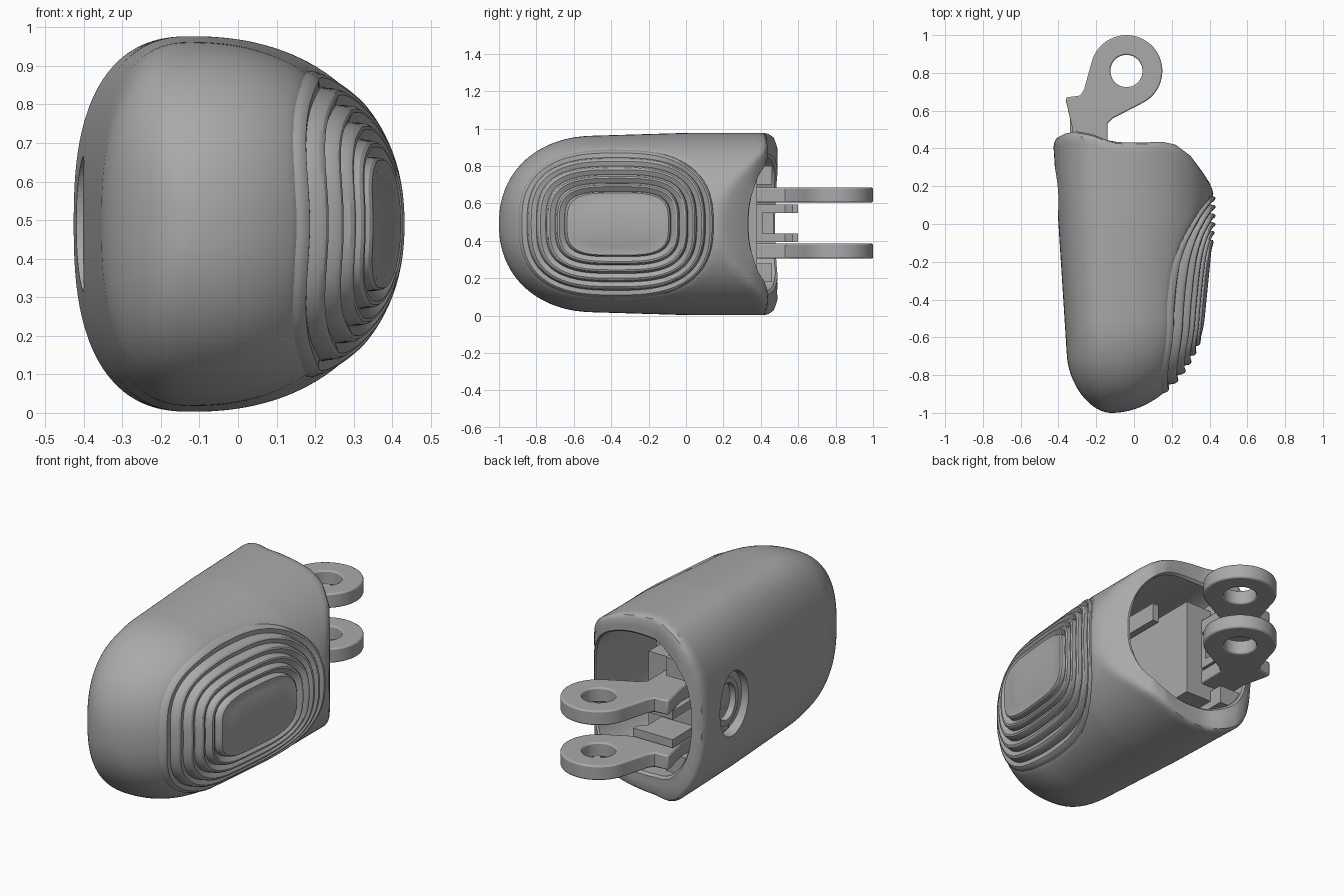
import bpy, bmesh
from math import sin, cos, pi, radians

cube = bpy.data.objects.get("Cube")
if cube:
    bpy.data.objects.remove(cube)

grey = bpy.data.materials.new("plain grey")
grey.use_nodes = True
grey.diffuse_color = (0.4, 0.4, 0.4, 1)
grey.node_tree.nodes["Principled BSDF"].inputs["Base Color"].default_value = (0.4, 0.4, 0.4, 1)

MID = 0.49          # height of the mirror plane
CX = -0.12          # x of the body's crest
N_LEFT, N_RIGHT = 2.5, 2.2
SEG = 128


def finish(name, bm, angle=35):
    bmesh.ops.recalc_face_normals(bm, faces=bm.faces)
    mesh = bpy.data.meshes.new(name)
    bm.to_mesh(mesh)
    bm.free()
    ob = bpy.data.objects.new(name, mesh)
    bpy.context.collection.objects.link(ob)
    mesh.materials.append(grey)
    bpy.ops.object.select_all(action='DESELECT')
    bpy.context.view_layer.objects.active = ob
    ob.select_set(True)
    bpy.ops.object.shade_smooth_by_angle(angle=radians(angle))
    return ob


def loft(name, rings, angle=35, cap_start=True):
    """Bridge equal closed rings of points and cap the ends."""
    bm = bmesh.new()
    loops = [[bm.verts.new(p) for p in ring] for ring in rings]
    for a, b in zip(loops, loops[1:]):
        for i in range(len(a)):
            j = (i + 1) % len(a)
            bm.faces.new((a[i], a[j], b[j], b[i]))
    if cap_start:
        bm.faces.new(loops[0])
    bm.faces.new(loops[-1])
    return finish(name, bm, angle)


def power(v, e):
    return abs(v) ** e * (1 if v >= 0 else -1)


def taper(y, start, p):
    """Round off towards the nose tip at y = -1."""
    t = min(max((start - y) / (start + 1), 0), 1)
    return (1 - t ** p) ** (1 / p)


def section(y):
    """Left half width, right half width and half height at y."""
    front = min(y, 0)
    left = (0.28 + 0.064 * y) * taper(y, -0.7, 1.9)
    right = (0.54 + 0.1 * front) * taper(y, -0.5, 2.0)
    return left, right, (0.487 + 0.03 * front) * taper(y, -0.5, 2.2)


# Back rim: y as a function of x
RIM = [(-0.45, 0.41), (-0.41, 0.455), (-0.36, 0.48), (-0.3, 0.49), (-0.22, 0.475), (-0.12, 0.435),
       (0.0, 0.43), (0.15, 0.435), (0.22, 0.42), (0.3, 0.36), (0.36, 0.28), (0.45, 0.14)]


def rim(x):
    for (x0, y0), (x1, y1) in zip(RIM, RIM[1:]):
        if x <= x1:
            return y0 + (y1 - y0) * (x - x0) / (x1 - x0)
    return RIM[-1][1]


# Grip pad: nested rounded outlines on the +x side
def pad_outline(t, a):
    """t = 0 outermost, 1 innermost step, 2 the middle."""
    k, s = min(t, 1), max(0, 2 - max(t, 1))
    hy, hz, e = (0.525 - 0.24 * k) * s, (0.4 - 0.225 * k) * s, 2 / (2.6 + 0.9 * k)
    return -0.375 + 0.01 * k + hy * power(cos(a), e), MID + hz * power(sin(a), e)


def side_x(y, z):
    _, right, h = section(y)
    r = min(abs(z - MID) / max(h, 0.001), 1)
    return CX + right * (1 - r ** N_RIGHT) ** (1 / N_RIGHT)


def sink(x, y, z):
    """Lower the body under the pad so the steps stay on top."""
    if x < CX:
        return 0
    m = (abs((y + 0.375) / 0.525) ** 2.6 + abs((z - MID) / 0.4) ** 2.6) ** (1 / 2.6)
    return 0.045 * min(max((1 - m) * 6, 0), 1)


def body_point(y, a):
    left, right, h = section(y)
    c = cos(a)
    w, n = (right, N_RIGHT) if c >= 0 else (left, N_LEFT)
    return CX + w * power(c, 2 / n), y, MID + h * power(sin(a), 2 / n)


def opening(a):
    return -0.025 + 0.335 * power(cos(a), 0.77), MID + 0.37 * power(sin(a), 0.77)


# Body shell: outer skin, rounded lip, hollow
angles = [2 * pi * (i + 0.5) / SEG for i in range(SEG)]
ends = []
for a in angles:
    y = 0.4
    for _ in range(12):
        y = 0.5 * y + 0.5 * rim(body_point(y, a)[0])
    ends.append(y)
rings = []
STEPS = 72
for k in range(1, STEPS + 1):
    s = 1 - cos(pi / 2 * k / STEPS)
    ring = []
    for a, end in zip(angles, ends):
        x, y, z = body_point(-1 + (end - 0.025 + 1) * s, a)
        ring.append((x - sink(x, y, z), y, z))
    rings.append(ring)
outer = rings[-1]
for mix, drop in ((0.08, 0.008), (0.22, 0), (0.6, 0), (0.9, 0.0), (1, 0.012)):
    ring = []
    for a, p in zip(angles, outer):
        ox, oz = opening(a)
        x, z = p[0] + (ox - p[0]) * mix, p[2] + (oz - p[2]) * mix
        ring.append((x, rim(x) - drop, z))
    rings.append(ring)
rings.append([(opening(a)[0], -0.2, opening(a)[1]) for a in angles])
body = loft("body_shell", rings)

# Oval bore in the flat side
bpy.ops.mesh.primitive_cylinder_add(vertices=64, radius=1, depth=0.3,
                                    location=(-0.49, 0.17, MID), rotation=(0, pi / 2, 0))
cutter = bpy.context.object
cutter.name = "bore_cutter"
cutter.scale = (0.175, 0.135, 1)
cutter.hide_render = True
cut = body.modifiers.new("bore", 'BOOLEAN')
cut.operation = 'DIFFERENCE'
cut.solver = 'EXACT'
cut.object = cutter
bpy.context.view_layer.objects.active = body
bpy.ops.object.modifier_apply(modifier=cut.name)
bpy.data.objects.remove(cutter)

# Stepped grip pad
profile = []
for k in range(6):
    t = k / 5
    profile += [(t, -0.018), (t + 0.02, 0.006), (t + 0.05, 0.012), (t + 0.09, 0.01)]
profile += [(1 + 0.1 * k, 0.004) for k in range(2, 10)] + [(1.98, 0.004)]
pad = []
for t, lift in profile:
    outline = [pad_outline(t, a) for a in angles]
    pad.append([(side_x(y, z) + lift, y, z) for y, z in outline])
loft("grip_pad", pad, 25, cap_start=False)


def plate(name, outline, z0, z1, hole=None, bevel=0.0):
    """Extrude a flat outline in z, with an optional round hole."""
    bm = bmesh.new()
    edges = []
    for pts in [outline] + ([hole] if hole else []):
        vs = [bm.verts.new((x, y, z0)) for x, y in pts]
        edges += [bm.edges.new((vs[i - 1], vs[i])) for i in range(len(vs))]
    bmesh.ops.triangle_fill(bm, edges=edges, use_beauty=True)
    faces = bm.faces[:]
    grown = bmesh.ops.extrude_face_region(bm, geom=faces)
    top = [v for v in grown["geom"] if isinstance(v, bmesh.types.BMVert)]
    bmesh.ops.translate(bm, verts=top, vec=(0, 0, z1 - z0))
    ob = finish(name, bm, 30)
    if bevel:
        mod = ob.modifiers.new("soft edges", 'BEVEL')
        mod.width, mod.segments, mod.limit_method = bevel, 2, 'ANGLE'
        mod.angle_limit = radians(50)
    return ob


def arc(cx, cy, r, a0, a1, n):
    return [(cx + r * cos(radians(a0 + (a1 - a0) * i / n)),
             cy + r * sin(radians(a0 + (a1 - a0) * i / n))) for i in range(n + 1)]


def box(name, x0, x1, y0, y1, z0, z1):
    return plate(name, [(x0, y0), (x1, y0), (x1, y1), (x0, y1)], z0, z1)


# Hinge lugs with hook and eye
lug = [(-0.33, 0.1), (-0.14, 0.1), (-0.14, 0.53), (-0.11, 0.56)]
lug += arc(-0.04, 0.81, 0.19, -63, 165, 48)
lug += [(-0.265, 0.71), (-0.285, 0.68), (-0.36, 0.67), (-0.36, 0.65), (-0.325, 0.5)]
eye = arc(-0.04, 0.81, 0.085, 0, 352.5, 47)
plate("upper_lug", lug, 0.605, 0.685, eye, 0.008)
plate("lower_lug", lug, 0.305, 0.385, eye, 0.008)

# Centre clip: two arms joined by a web
clip = [(-0.33, 0.1), (-0.14, 0.1), (-0.14, 0.53), (-0.1, 0.57), (-0.1, 0.6), (-0.34, 0.6)]
plate("clip_arm_upper", clip, 0.55, 0.595)
plate("clip_arm_lower", clip, 0.395, 0.44)
box("clip_web", -0.33, -0.14, 0.1, 0.41, 0.44, 0.55)

# Mechanism block inside the hollow
box("inner_block", -0.32, -0.04, -0.19, 0.38, 0.22, 0.76)
for side, z0 in (("upper", 0.7), ("lower", 0.18)):
    box(side + "_guide", -0.34, -0.2, -0.15, 0.46, z0, z0 + 0.1)
    box(side + "_rib", 0.0, 0.04, -0.19, 0.2, z0, z0 + 0.1)

# Raised ring behind the bore
bm = bmesh.new()
sizes = [(0.13, -0.3), (0.13, -0.365), (0.1, -0.365), (0.1, -0.33)]
loft("bore_ring", [[(x, 0.17 + 0.78 * r * cos(a), MID + r * sin(a)) for a in angles] for r, x in sizes])
bm.free()
